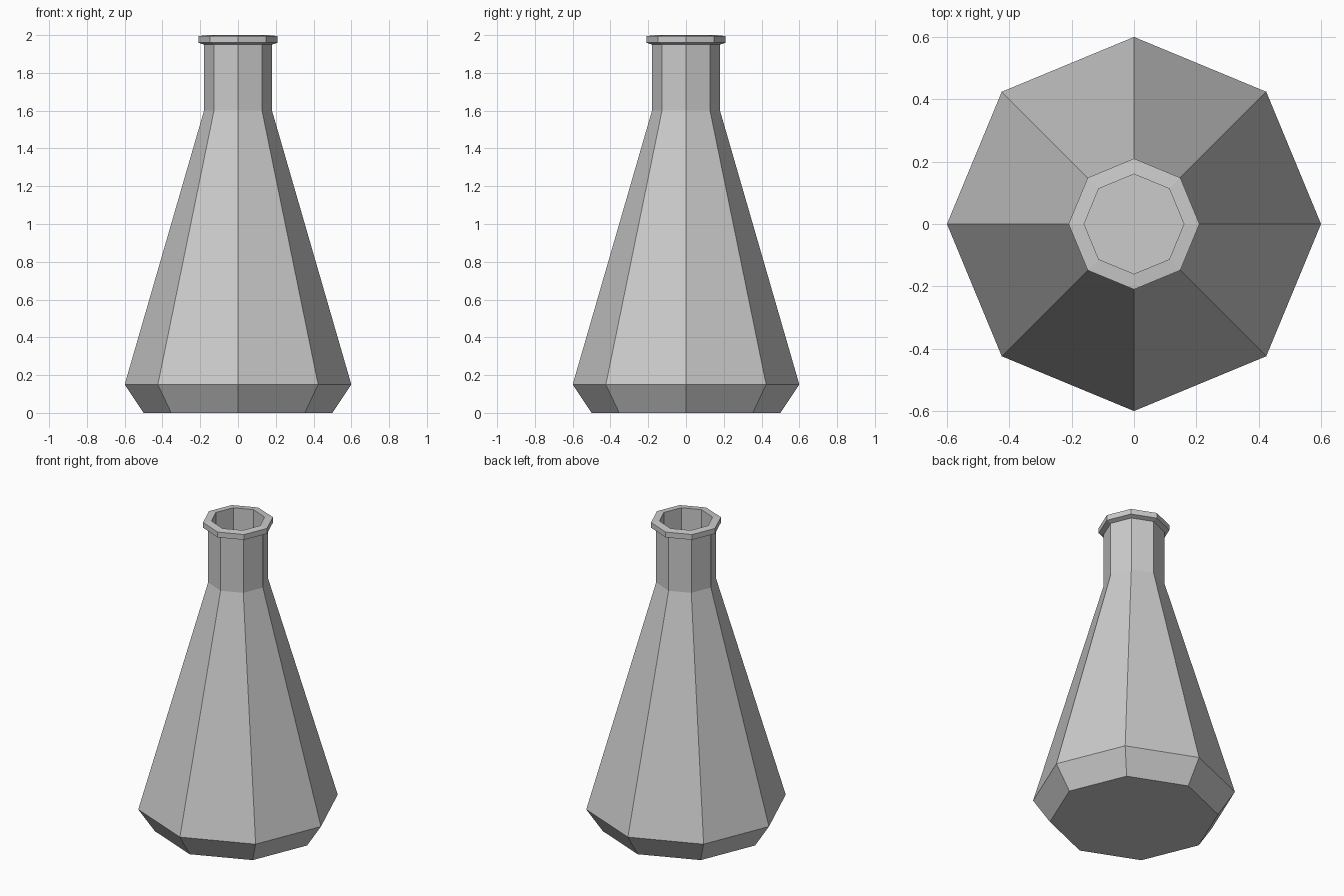
import bpy, bmesh
from math import cos, sin, tau

if "Cube" in bpy.data.objects:
    bpy.data.objects.remove(bpy.data.objects["Cube"])

SIDES = 8


def lathe(name, profile):
    """Revolve (radius, z) points into a flat-faced octagonal shell, capping both ends."""
    bm = bmesh.new()
    rings = [[bm.verts.new((r * cos(tau * i / SIDES), r * sin(tau * i / SIDES), z))
              for i in range(SIDES)] for r, z in profile]
    for a, b in zip(rings, rings[1:]):
        for i in range(SIDES):
            j = (i + 1) % SIDES
            bm.faces.new((a[i], a[j], b[j], b[i]))
    bm.faces.new(rings[0][::-1])
    bm.faces.new(rings[-1])
    bmesh.ops.recalc_face_normals(bm, faces=bm.faces)
    mesh = bpy.data.meshes.new(name)
    bm.to_mesh(mesh)
    bm.free()
    obj = bpy.data.objects.new(name, mesh)
    bpy.context.collection.objects.link(obj)
    return obj


# Outer wall: chamfered foot, tapered body, straight neck, lip
outer = [(0.50, 0), (0.60, 0.15), (0.18, 1.60), (0.18, 1.95),
         (0.21, 1.96), (0.21, 1.995)]
# Inner wall: from the mouth down to the inside floor
inner = [(0.16, 2.0), (0.16, 1.60), (0.58, 0.15), (0.49, 0.02)]

lathe("flask", outer + inner)
